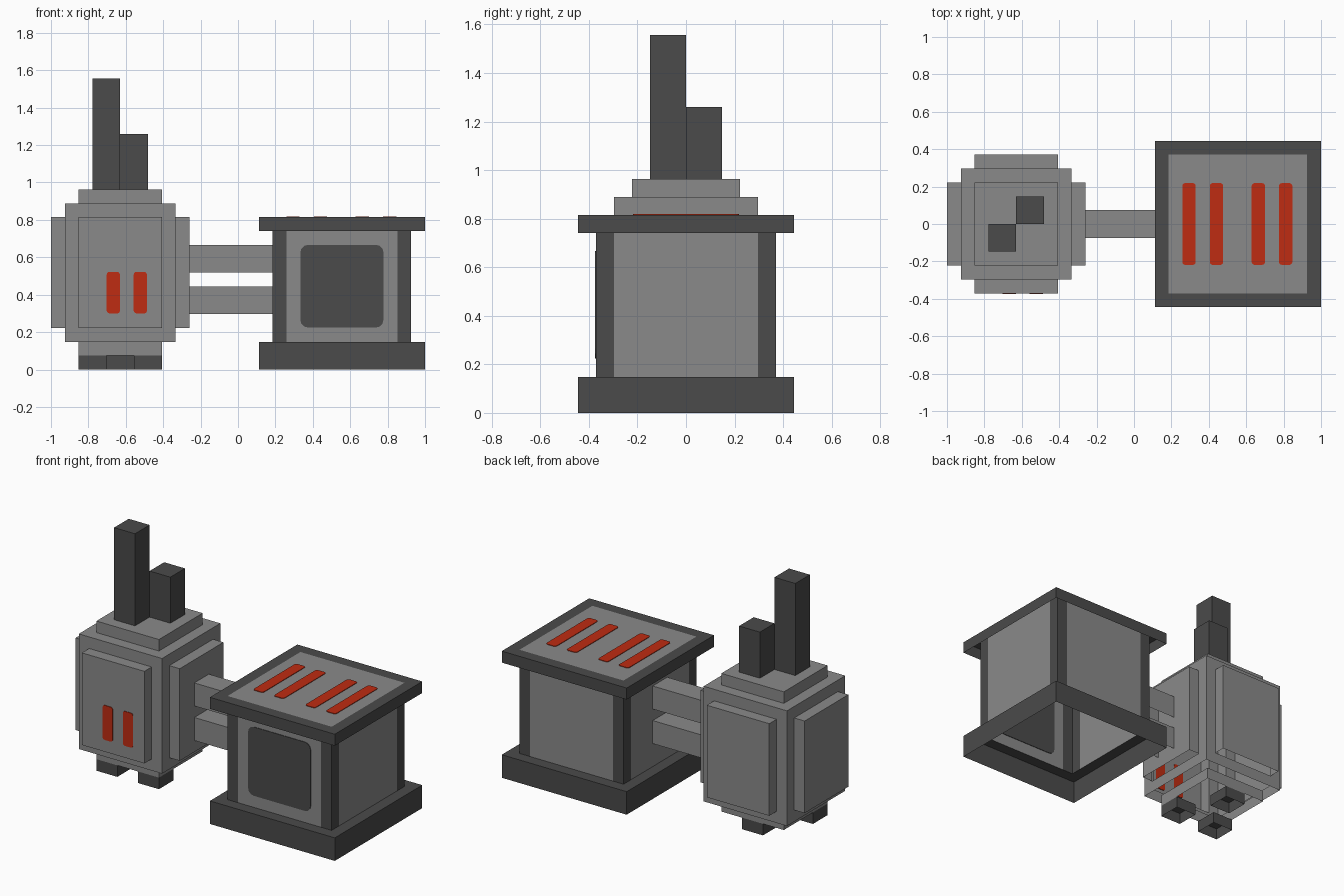
import bpy, bmesh
from mathutils import Vector

if "Cube" in bpy.data.objects:
    bpy.data.objects.remove(bpy.data.objects["Cube"])

U = 2 / 27          # everything sits on a 27-unit grid


def material(name, rgb):
    m = bpy.data.materials.new(name)
    m.diffuse_color = (*rgb, 1)
    m.use_nodes = True
    m.node_tree.nodes["Principled BSDF"].inputs["Base Color"].default_value = m.diffuse_color
    return m


GREY = material("grey_metal", (0.254, 0.254, 0.254))
DARK = material("dark_iron", (0.069, 0.069, 0.069))
RED = material("glowing_red", (0.52, 0.025, 0.006))
DIRS = {"+x": (1, 0, 0), "-x": (-1, 0, 0), "+y": (0, 1, 0),
        "-y": (0, -1, 0), "+z": (0, 0, 1), "-z": (0, 0, -1)}


def block(lo, hi):
    """Cuboid between two grid corners."""
    bm = bmesh.new()
    bmesh.ops.create_cube(bm, size=1)
    lo, hi = Vector(lo), Vector(hi)
    for v in bm.verts:
        v.co = Vector((lo[i] + (v.co[i] + 0.5) * (hi[i] - lo[i]) for i in range(3)))
    bm.normal_update()
    return bm


def side(bm, key):
    return [f for f in bm.faces if f.normal.dot(Vector(DIRS[key])) > 0.9]


def remove(bm, faces):
    bmesh.ops.delete(bm, geom=faces, context="FACES")


def finish(bm, name, *mats):
    bmesh.ops.scale(bm, vec=(U, U, U), verts=bm.verts)
    me = bpy.data.meshes.new(name)
    bm.to_mesh(me)
    bm.free()
    for m in mats:
        me.materials.append(m)
    ob = bpy.data.objects.new(name, me)
    bpy.context.collection.objects.link(ob)
    return ob


def shell(name, lo, hi, mat, *open_sides):
    """Block with an open underside and any other open sides."""
    bm = block(lo, hi)
    for key in ("-z",) + open_sides:
        remove(bm, side(bm, key))
    finish(bm, name, mat)


def rounded_plate(name, lo, hi, axis, mat, radius):
    """Thin plate straddling a surface, with rounded corners."""
    bm = block(lo, hi)
    edges = [e for e in bm.edges
             if abs((e.verts[0].co - e.verts[1].co).normalized()[axis]) > 0.9]
    bmesh.ops.bevel(bm, geom=edges, offset=radius, segments=3, profile=0.5,
                    affect="EDGES")
    finish(bm, name, mat)


# --- Boiler: core frame, its faces opened behind the raised plates
bm = block((-12.5, -4, 2), (-4.5, 4, 12))
remove(bm, side(bm, "-z"))
panels = list(bm.faces)
bmesh.ops.inset_individual(bm, faces=panels, thickness=1, use_even_offset=True)
remove(bm, panels)
finish(bm, "boiler_core", GREY)

shell("boiler_left_plate", (-13.5, -3, 3), (-12.5, 3, 11), GREY, "+x")
shell("boiler_right_plate", (-4.5, -3, 3), (-3.5, 3, 11), GREY, "-x")
shell("boiler_front_plate", (-11.5, -5, 3), (-5.5, -4, 11), GREY, "+y")
shell("boiler_back_plate", (-11.5, 4, 3), (-5.5, 5, 11), GREY, "-y")
shell("boiler_top_plate", (-11.5, -3, 12), (-5.5, 3, 13), GREY)
shell("boiler_bottom_plate", (-11.5, -3, 1), (-5.5, 3, 2), GREY, "+z")

# Chimneys and three feet
shell("tall_chimney", (-10.5, -2, 13), (-8.5, 0, 21), DARK)
shell("short_chimney", (-8.5, 0, 13), (-6.5, 2, 17), DARK)
for i, (x, y) in enumerate(((-11.5, -3), (-7.5, -3), (-9.5, 1))):
    shell(f"boiler_foot_{i + 1}", (x, y, 0), (x + 2, y + 2, 1), DARK)

# Fire slots on the boiler front
T = 0.05
for i, x in enumerate((-9.0, -7.05)):
    rounded_plate(f"boiler_slot_{i + 1}", (x - 0.48, -5 - T, 4.05),
                  (x + 0.48, -5 + T, 7.05), 1, RED, 0.2)

# --- Connecting pipes
for name, z in (("lower_pipe", 4), ("upper_pipe", 7)):
    shell(name, (-3.5, -1, z), (2.5, 1, z + 2), GREY, "-x", "+x")

# --- Furnace base: dark ring around the body
bm = block((1.5, -6, 0), (13.5, 6, 2))
remove(bm, side(bm, "-z"))
top = side(bm, "+z")
bmesh.ops.inset_individual(bm, faces=top, thickness=1, use_even_offset=True)
remove(bm, top)
finish(bm, "furnace_base", DARK)

# Furnace body: grey walls with dark corner posts
bm = block((2.5, -5, 2), (12.5, 5, 11))
remove(bm, side(bm, "-z") + side(bm, "+z"))
for co, no in (((3.5, 0, 0), (1, 0, 0)), ((11.5, 0, 0), (1, 0, 0)),
               ((0, -4, 0), (0, 1, 0)), ((0, 4, 0), (0, 1, 0))):
    bmesh.ops.bisect_plane(bm, geom=bm.verts[:] + bm.edges[:] + bm.faces[:],
                           plane_co=co, plane_no=no)
for f in bm.faces:
    c = f.calc_center_median()
    f.material_index = int(abs(c.x - 7.5) > 4 and abs(c.y) > 4)
finish(bm, "furnace_body", GREY, DARK)

# Furnace window
rounded_plate("furnace_window", (4.5, -5 - T, 3.03), (10.5, -5 + T, 9.0), 1, DARK, 0.55)

# Furnace lid: dark rim with a grey inset panel
bm = block((1.5, -6, 10), (13.5, 6, 11))
remove(bm, side(bm, "-z"))
top = side(bm, "+z")
bmesh.ops.inset_individual(bm, faces=top, thickness=1, use_even_offset=True)
top[0].material_index = 1
finish(bm, "furnace_lid", DARK, GREY)

# Glowing slots in the lid
for i, x in enumerate((3.97, 5.95, 8.97, 10.95)):
    rounded_plate(f"lid_slot_{i + 1}", (x - 0.48, -2.95, 11 - T),
                  (x + 0.48, 2.95, 11 + T), 2, RED, 0.2)
